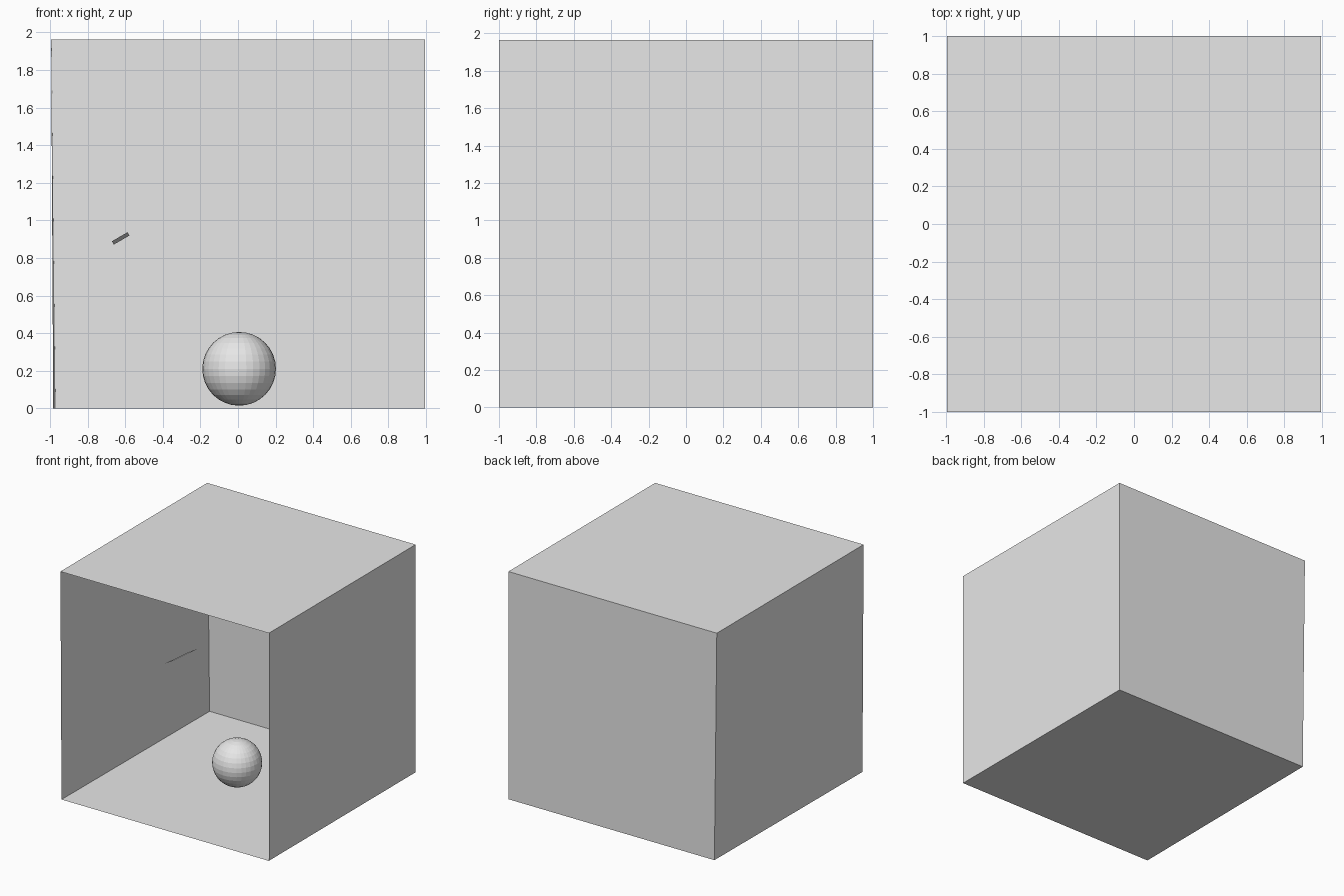
import bpy
from math import radians

cube = bpy.data.objects.get("Cube")
if cube:
    bpy.data.objects.remove(cube, do_unlink=True)

# Single plain grey material
grey = bpy.data.materials.new("plain grey")
grey.use_nodes = True
colour = (0.8, 0.8, 0.8, 1.0)
grey.diffuse_color = colour
grey.node_tree.nodes["Principled BSDF"].inputs["Base Color"].default_value = colour


def panel(name, corners):
    mesh = bpy.data.meshes.new(name)
    mesh.from_pydata(corners, [], [range(len(corners))])
    mesh.materials.append(grey)
    obj = bpy.data.objects.new(name, mesh)
    bpy.context.collection.objects.link(obj)
    return obj


# Room corners: the right wall leans in slightly at the bottom
W, H = 0.994, 1.963
floor_front_right = (-0.983, -1, 0)
floor_back_right = (-0.971, 1, 0)
floor_front_left, floor_back_left = (W, -1, 0), (W, 1, 0)
top_front_right, top_back_right = (-W, -1, H), (-W, 1, H)
top_front_left, top_back_left = (W, -1, H), (W, 1, H)

# Open-fronted room, faces turned inward
panel("floor", [floor_front_right, floor_front_left, floor_back_left, floor_back_right])
panel("ceiling", [top_front_right, top_back_right, top_back_left, top_front_left])
panel("back_wall", [floor_back_right, floor_back_left, top_back_left, top_back_right])
panel("right_wall", [floor_front_right, floor_back_right, top_back_right, top_front_right])
panel("left_wall", [floor_front_left, top_front_left, top_back_left, floor_back_left])

# Ball hovering just above the floor
bpy.ops.mesh.primitive_uv_sphere_add(segments=32, ring_count=16, radius=0.196,
                                     location=(0.006, -0.02, 0.21))
ball = bpy.context.object
ball.name = "ball"
ball.data.materials.append(grey)

# Small tilted floating panel
a, b = 0.048, 0.165
plate = panel("floating_panel", [(-a, -b, 0), (a, -b, 0), (a, b, 0), (-a, b, 0)])
plate.location = (-0.624, 0.12, 0.904)
plate.rotation_euler = (radians(-3.5), radians(-30), 0)
